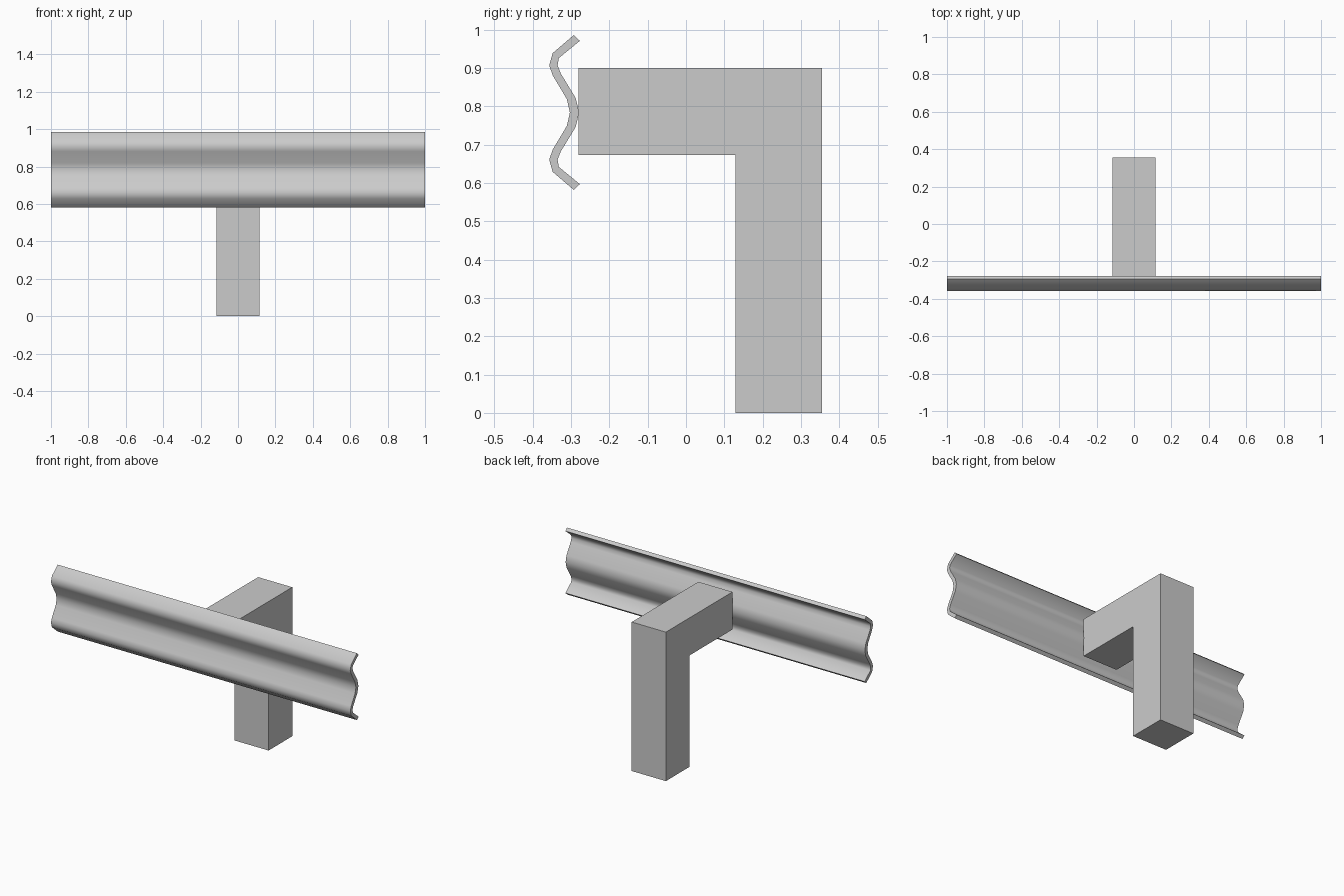
import bpy
import bmesh
import math

if "Cube" in bpy.data.objects:
    bpy.data.objects.remove(bpy.data.objects["Cube"])

MID_Z = 0.784  # height of the rail's centre line


def extrude_profile(name, points, half_width):
    """Extrude a closed (y, z) outline along x, centred on x = 0."""
    bm = bmesh.new()
    face = bm.faces.new([bm.verts.new((-half_width, y, z)) for y, z in points])
    result = bmesh.ops.extrude_face_region(bm, geom=[face], use_keep_orig=True)
    moved = [v for v in result["geom"] if isinstance(v, bmesh.types.BMVert)]
    bmesh.ops.translate(bm, verts=moved, vec=(2 * half_width, 0, 0))
    bmesh.ops.recalc_face_normals(bm, faces=bm.faces[:])
    mesh = bpy.data.meshes.new(name)
    bm.to_mesh(mesh)
    bm.free()
    obj = bpy.data.objects.new(name, mesh)
    bpy.context.collection.objects.link(obj)
    return obj


def mirrored(half):
    """Complete a half profile (top to centre) by mirroring it below."""
    full = half + [(y, -z) for y, z in reversed(half[:-1])]
    return [(y, z + MID_Z) for y, z in full]


# L-shaped support: upright with an arm reaching forward to the rail
extrude_profile("support_post", [
    (0.129, 0), (0.355, 0), (0.355, 0.9),
    (-0.281, 0.9), (-0.281, 0.673), (0.129, 0.673)], 0.114)

# Corrugated guard rail: front and back skins of the wave, top half only
front = [(-0.293, 0.202), (-0.348, 0.155), (-0.357, 0.123),
         (-0.348, 0.097), (-0.311, 0.035), (-0.303, 0)]
back = [(-0.277, 0.187), (-0.332, 0.142), (-0.335, 0.123),
        (-0.327, 0.102), (-0.288, 0.038), (-0.279, 0)]
rail = extrude_profile("guard_rail", mirrored(front) + mirrored(back)[::-1], 1.0)

# Smooth wave with crisp ends
bpy.ops.object.select_all(action='DESELECT')
rail.select_set(True)
bpy.context.view_layer.objects.active = rail
bpy.ops.object.shade_smooth_by_angle(angle=math.radians(60))
